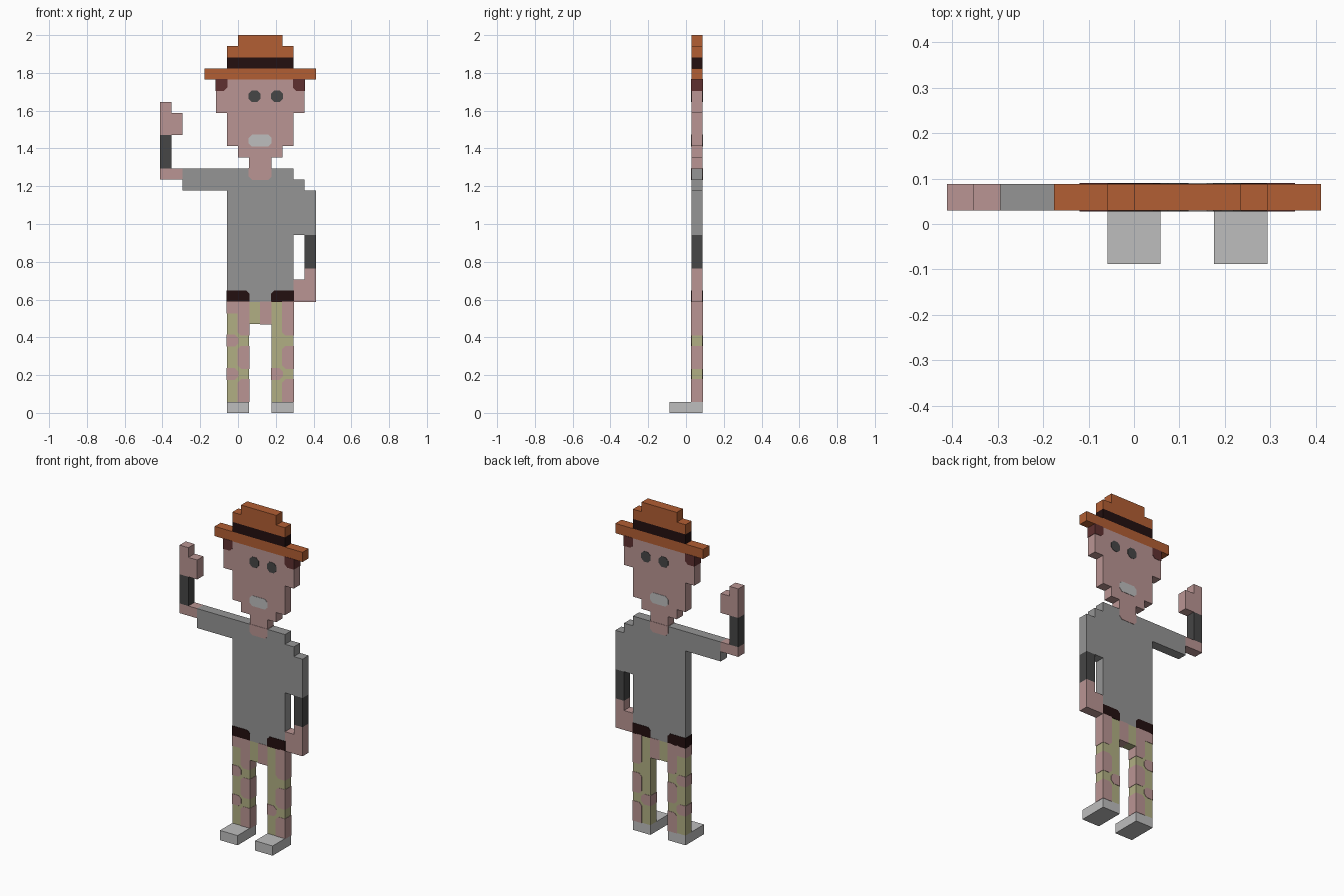
import bpy
import bmesh
import math

if "Cube" in bpy.data.objects:
    bpy.data.objects.remove(bpy.data.objects["Cube"], do_unlink=True)

U = 2 / 34                      # one block: the figure is 34 high, 14 wide, 3 deep
BACK, FRONT = 1.5 * U, 0.5 * U  # depth of the flat body
EPS = 0.002                     # how far painted patches stand proud


def material(name, *rgb):
    mat = bpy.data.materials.new(name)
    mat.use_nodes = True
    mat.diffuse_color = (*rgb, 1)
    mat.node_tree.nodes["Principled BSDF"].inputs["Base Color"].default_value = (*rgb, 1)
    return mat


orange = material("hat orange", 0.445, 0.112, 0.033)
skin = material("skin pink", 0.491, 0.301, 0.292)
charcoal = material("charcoal", 0.061, 0.061, 0.061)
grey = material("shirt grey", 0.301, 0.301, 0.301)
pale = material("pale grey", 0.515, 0.515, 0.515)
black = material("band black", 0.017, 0.005, 0.005)
brown = material("hair brown", 0.114, 0.030, 0.030)
olive = material("trouser olive", 0.440, 0.429, 0.227)


def finish(name, bm, mat, depth):
    """Thicken flat faces backwards and make the object."""
    res = bmesh.ops.extrude_face_region(bm, geom=bm.faces[:])
    moved = [g for g in res["geom"] if isinstance(g, bmesh.types.BMVert)]
    bmesh.ops.translate(bm, verts=moved, vec=(0, depth, 0))
    bmesh.ops.recalc_face_normals(bm, faces=bm.faces[:])
    bmesh.ops.dissolve_limit(bm, angle_limit=math.radians(1),
                             verts=bm.verts[:], edges=bm.edges[:])
    mesh = bpy.data.meshes.new(name)
    bm.to_mesh(mesh)
    bm.free()
    mesh.materials.append(mat)
    bpy.context.collection.objects.link(bpy.data.objects.new(name, mesh))


def blocks(name, mat, *rects, front=FRONT):
    """Part made of block rectangles (first column, first row, end column, end row)."""
    bm = bmesh.new()
    cells = {(c, r) for a, b, d, e in rects for c in range(a, d) for r in range(b, e)}
    for c, r in sorted(cells):
        corners = ((c, r), (c + 1, r), (c + 1, r + 1), (c, r + 1))
        bm.faces.new([bm.verts.new(((x - 7) * U, front, z * U)) for x, z in corners])
    bmesh.ops.remove_doubles(bm, verts=bm.verts[:], dist=U / 10)
    finish(name, bm, mat, BACK - front)


def patch(name, mat, a, b, d, e, cut=""):
    """Painted patch through the body; cut lists the clipped corners."""
    x0, x1 = (a - 7) * U - EPS, (d - 7) * U + EPS
    z0, z1 = b * U - EPS, e * U + EPS
    k = U * 0.3
    points = []
    for key, x, z, sx, sz in (("bl", x0, z0, 1, 1), ("br", x1, z0, -1, 1),
                              ("tr", x1, z1, -1, -1), ("tl", x0, z1, 1, -1)):
        if key in cut.split():
            pair = [(x, z + sz * k), (x + sx * k, z)]
            points += pair if sx * sz > 0 else pair[::-1]
        else:
            points.append((x, z))
    bm = bmesh.new()
    bm.faces.new([bm.verts.new((x, FRONT - EPS, z)) for x, z in points])
    finish(name, bm, mat, BACK - FRONT + 2 * EPS)


ALL = "bl br tr tl"

# Shoes and trousers
for side, c in (("right", 6), ("left", 10)):
    blocks(side + "_shoe", pale, (c, 0, c + 2, 1), front=-BACK)
blocks("trousers", olive, (6, 1, 8, 8), (10, 1, 12, 8), (6, 8, 12, 10))

# Pink camouflage patches
for i, spot in enumerate((
        (6, 9, 7, 10), (7, 7, 8, 10, "bl"), (6, 6, 7, 7, "tr br"),
        (7, 4, 8, 6, "tl bl"), (6, 3, 7, 4, "tr br"), (7, 1, 8, 3, "tl"),
        (9, 8, 10, 10), (11, 7, 12, 10, "bl"), (11, 4, 12, 6, "tl bl"),
        (10, 3, 11, 4, "tr br"), (11, 1, 12, 3, "tl"))):
    patch("trouser_patch_%d" % (i + 1), skin, *spot)

# Shirt with sleeves, belt ends
blocks("shirt", grey, (6, 10, 12, 22), (2, 20, 6, 22), (12, 16, 13, 21), (13, 16, 14, 20))
patch("right_belt", black, 6, 10, 8, 11, "tr")
patch("left_belt", black, 10, 10, 12, 11, "tl")

# Raised right arm
blocks("right_elbow", skin, (0, 21, 2, 22))
blocks("right_cuff", charcoal, (0, 22, 1, 25))
blocks("right_hand", skin, (0, 25, 2, 27), (0, 27, 1, 28))

# Hanging left arm
blocks("left_cuff", charcoal, (13, 13, 14, 16))
blocks("left_hand", skin, (12, 10, 14, 12), (13, 12, 14, 13))

# Head and neck
blocks("head", skin, (8, 22, 10, 23), (7, 23, 11, 24), (6, 24, 12, 27), (5, 27, 13, 30))
patch("collar_opening", skin, 8, 21, 10, 22, "bl br")
patch("right_hair", brown, 5, 29, 6, 30, "br")
patch("left_hair", brown, 12, 29, 13, 30, "bl")
patch("right_eye", charcoal, 8, 28, 9, 29, ALL)
patch("left_eye", charcoal, 10, 28, 11, 29, ALL)
patch("mouth", pale, 8, 24, 10, 25, ALL)

# Hat
blocks("hat_brim", orange, (4, 30, 14, 31))
blocks("hat_band", black, (6, 31, 12, 32))
blocks("hat_crown", orange, (6, 32, 12, 33), (7, 33, 11, 34))
